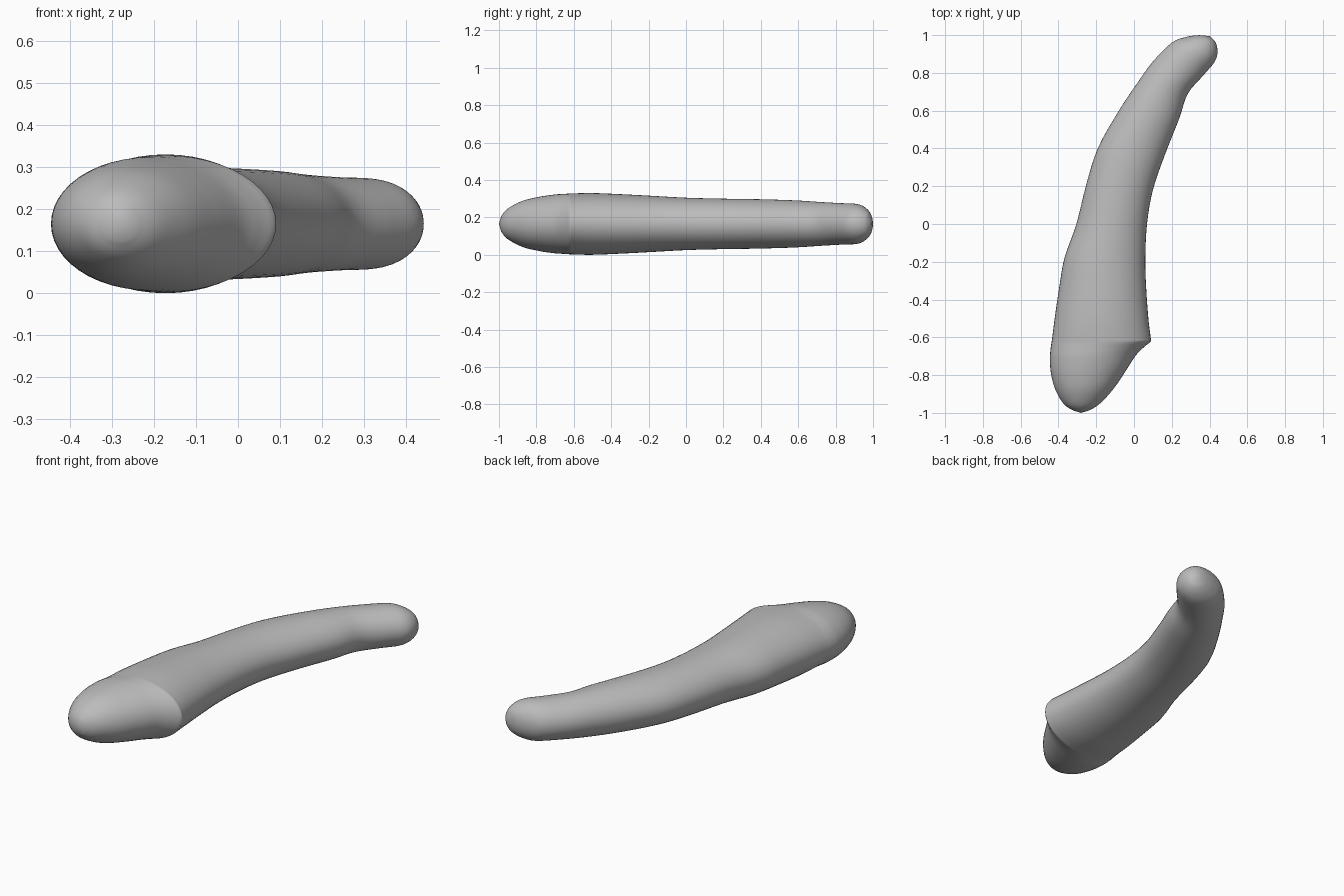
import bpy, bmesh, math
from mathutils import Vector

if "Cube" in bpy.data.objects:
    bpy.data.objects.remove(bpy.data.objects["Cube"])

# Stations along the body: left x, left y, right x, right y, half height
STATIONS = [
    (-0.32, -0.988, -0.24, -0.988, 0.042),
    (-0.37, -0.955, -0.185, -0.955, 0.080),
    (-0.415, -0.88, -0.11, -0.875, 0.122),
    (-0.44, -0.79, -0.045, -0.78, 0.145),
    (-0.445, -0.71, 0.01, -0.695, 0.157),
    (-0.442, -0.665, 0.055, -0.65, 0.160),
    (-0.438, -0.635, 0.088, -0.622, 0.162),
    (-0.434, -0.61, 0.088, -0.600, 0.163),
    (-0.42, -0.50, 0.076, -0.50, 0.165),
    (-0.395, -0.33, 0.064, -0.33, 0.158),
    (-0.368, -0.18, 0.06, -0.18, 0.150),
    (-0.305, 0.00, 0.069, 0.00, 0.140),
    (-0.255, 0.20, 0.10, 0.18, 0.135),
    (-0.192, 0.40, 0.165, 0.37, 0.132),
    (-0.08, 0.60, 0.24, 0.56, 0.126),
    (0.02, 0.75, 0.285, 0.69, 0.117),
    (0.10, 0.86, 0.37, 0.79, 0.111),
    (0.20, 0.96, 0.428, 0.86, 0.107),
    (0.275, 0.990, 0.442, 0.912, 0.088),
    (0.335, 0.999, 0.435, 0.955, 0.060),
    (0.368, 0.998, 0.420, 0.977, 0.032),
]
FRONT_TIP = (-0.28, -1.0)
BACK_TIP = (0.403, 0.994)
MID_Z, SIDES, STEPS = 0.165, 48, 4


def catmull(p0, p1, p2, p3, t):
    return tuple(0.5 * (2*b + (c-a)*t + (2*a-5*b+4*c-d)*t*t + (3*b-a-3*c+d)*t**3)
                 for a, b, c, d in zip(p0, p1, p2, p3))


def smooth_stations(pts):
    out = []
    for i in range(len(pts) - 1):
        p0, p3 = pts[max(i-1, 0)], pts[min(i+2, len(pts)-1)]
        out += [catmull(p0, pts[i], pts[i+1], p3, s / STEPS) for s in range(STEPS)]
    return out + [pts[-1]]


# Curved body lofted through elliptical sections
bm = bmesh.new()
rings = []
for lx, ly, rx, ry, h in smooth_stations(STATIONS):
    mid = Vector(((lx+rx)/2, (ly+ry)/2, MID_Z))
    half = Vector(((rx-lx)/2, (ry-ly)/2, 0))
    ring = []
    for k in range(SIDES):
        a = 2 * math.pi * k / SIDES
        ring.append(bm.verts.new(mid + half * math.cos(a) + Vector((0, 0, h * math.sin(a)))))
    rings.append(ring)
for r0, r1 in zip(rings, rings[1:]):
    for k in range(SIDES):
        n = (k + 1) % SIDES
        bm.faces.new((r0[k], r0[n], r1[n], r1[k]))

# Rounded end caps
for ring, tip in ((rings[0], FRONT_TIP), (rings[-1], BACK_TIP)):
    v = bm.verts.new((*tip, MID_Z))
    for k in range(SIDES):
        bm.faces.new((ring[k], ring[(k + 1) % SIDES], v))
bmesh.ops.recalc_face_normals(bm, faces=bm.faces)
for f in bm.faces:
    f.smooth = True

mesh = bpy.data.meshes.new("curved_handle")
bm.to_mesh(mesh)
bm.free()
grey = bpy.data.materials.new("plain grey")
grey.diffuse_color = (0.5, 0.5, 0.5, 1)
grey.use_nodes = True
grey.node_tree.nodes["Principled BSDF"].inputs["Base Color"].default_value = grey.diffuse_color
mesh.materials.append(grey)
body = bpy.data.objects.new("curved_handle", mesh)
bpy.context.collection.objects.link(body)
